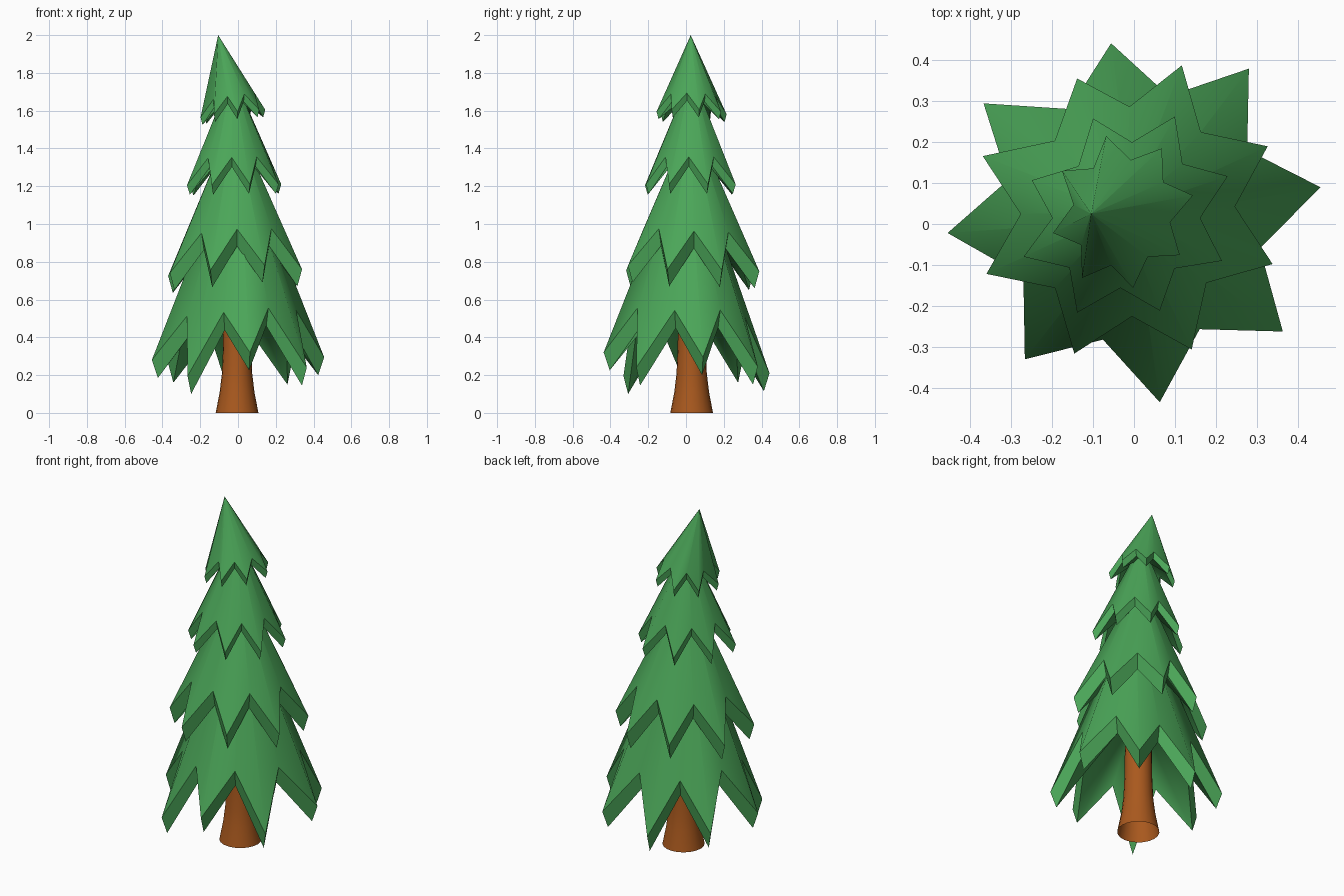
import bpy, bmesh, math
from mathutils import Vector

if "Cube" in bpy.data.objects:
    bpy.data.objects.remove(bpy.data.objects["Cube"])


def material(name, rgb):
    m = bpy.data.materials.new(name)
    m.diffuse_color = (*rgb, 1)
    m.use_nodes = True
    m.node_tree.nodes["Principled BSDF"].inputs["Base Color"].default_value = m.diffuse_color
    return m


GREEN = material("needle green", (0.07, 0.38, 0.098))
BROWN = material("bark brown", (0.40, 0.10, 0.013))


def finish(bm, name, mat):
    bmesh.ops.recalc_face_normals(bm, faces=bm.faces[:])
    for f in bm.faces:
        f.smooth = True
    mesh = bpy.data.meshes.new(name)
    bm.to_mesh(mesh)
    bm.free()
    mesh.materials.append(mat)
    ob = bpy.data.objects.new(name, mesh)
    bpy.context.collection.objects.link(ob)
    return ob


def tier(name, tips, apex, rise, thick, shrink, hollow_top):
    """Star-skirted cone: outer fan, thick zigzag rim, hollowed underside."""
    tips = [Vector(t) for t in tips]
    c = sum(tips, Vector()) / len(tips)
    outline = []
    for i, a in enumerate(tips):
        b = tips[(i + 1) % len(tips)]
        mid = (a + b) / 2
        valley = c + (mid - c) * 0.75
        valley.z = mid.z + rise
        outline += [a, valley]
    bm = bmesh.new()
    outer = [bm.verts.new(p) for p in outline]
    inner = [bm.verts.new((c.x + (p.x - c.x) * shrink,
                           c.y + (p.y - c.y) * shrink, p.z - thick)) for p in outline]
    # apex as a tiny ring so that each ridge keeps its own soft shading
    apex = Vector(apex)
    top = [bm.verts.new(apex.lerp(p, 0.004)) for p in outline]
    tip = bm.verts.new(apex)
    low = bm.verts.new((c.x, c.y, hollow_top))
    n = len(outline)
    for i in range(n):
        j = (i + 1) % n
        bm.faces.new((outer[i], outer[j], top[j], top[i]))
        bm.faces.new((top[i], top[j], tip))
        bm.faces.new((inner[j], inner[i], low))
        bm.faces.new((outer[j], outer[i], inner[i], inner[j]))
    # hard edges around the rim, soft ridges on the needles
    ring = set(outer + inner)
    for e in bm.edges:
        if e.verts[0] in ring and e.verts[1] in ring:
            e.smooth = False
    return finish(bm, name, GREEN)


# Four branch tiers, bottom to top (tip points go clockwise from the back)
tier("bottom_branches",
     [(-.056, .442, .21), (.281, .38, .245), (.456, .09, .295), (.364, -.263, .24),
      (.063, -.436, .32), (-.267, -.331, .195), (-.456, -.022, .28), (-.368, .295, .255)],
     (0, .01, 1.45), .275, .095, .93, .75)
tier("lower_middle_branches",
     [(.117, .388, .75), (.327, .19, .755), (.339, -.098, .76), (.141, -.307, .78),
      (-.146, -.317, .755), (-.361, -.122, .74), (-.37, .166, .725), (-.139, .356, .74)],
     (-.02, .03, 1.57), .205, .09, .93, 1.1)
tier("upper_middle_branches",
     [(.10, .263, 1.21), (.229, .117, 1.21), (.215, -.09, 1.21), (.063, -.212, 1.21),
      (-.139, -.217, 1.205), (-.27, -.08, 1.205), (-.25, .107, 1.20), (-.10, .258, 1.205)],
     (-.03, .03, 1.8), .145, .05, .94, 1.43)
tier("top_branches",
     [(-.068, .215, 1.58), (.068, .185, 1.595), (.144, .07, 1.605), (.112, -.076, 1.605),
      (-.002, -.156, 1.595), (-.127, -.132, 1.58), (-.198, -.022, 1.565), (-.176, .13, 1.57)],
     (-.105, .025, 2.0), .088, .04, .94, 1.7)

# Trunk: flared, round, open at both ends
bm = bmesh.new()
SIDES = 20
rings = []
for r, z in [(.113, 0), (.092, .11), (.08, .21), (.074, .35), (.07, .75)]:
    rings.append([bm.verts.new((-.005 + r * math.cos(2 * math.pi * k / SIDES),
                                .03 + r * math.sin(2 * math.pi * k / SIDES), z))
                  for k in range(SIDES)])
for a, b in zip(rings, rings[1:]):
    for k in range(SIDES):
        j = (k + 1) % SIDES
        bm.faces.new((a[k], a[j], b[j], b[k]))
finish(bm, "trunk", BROWN)
